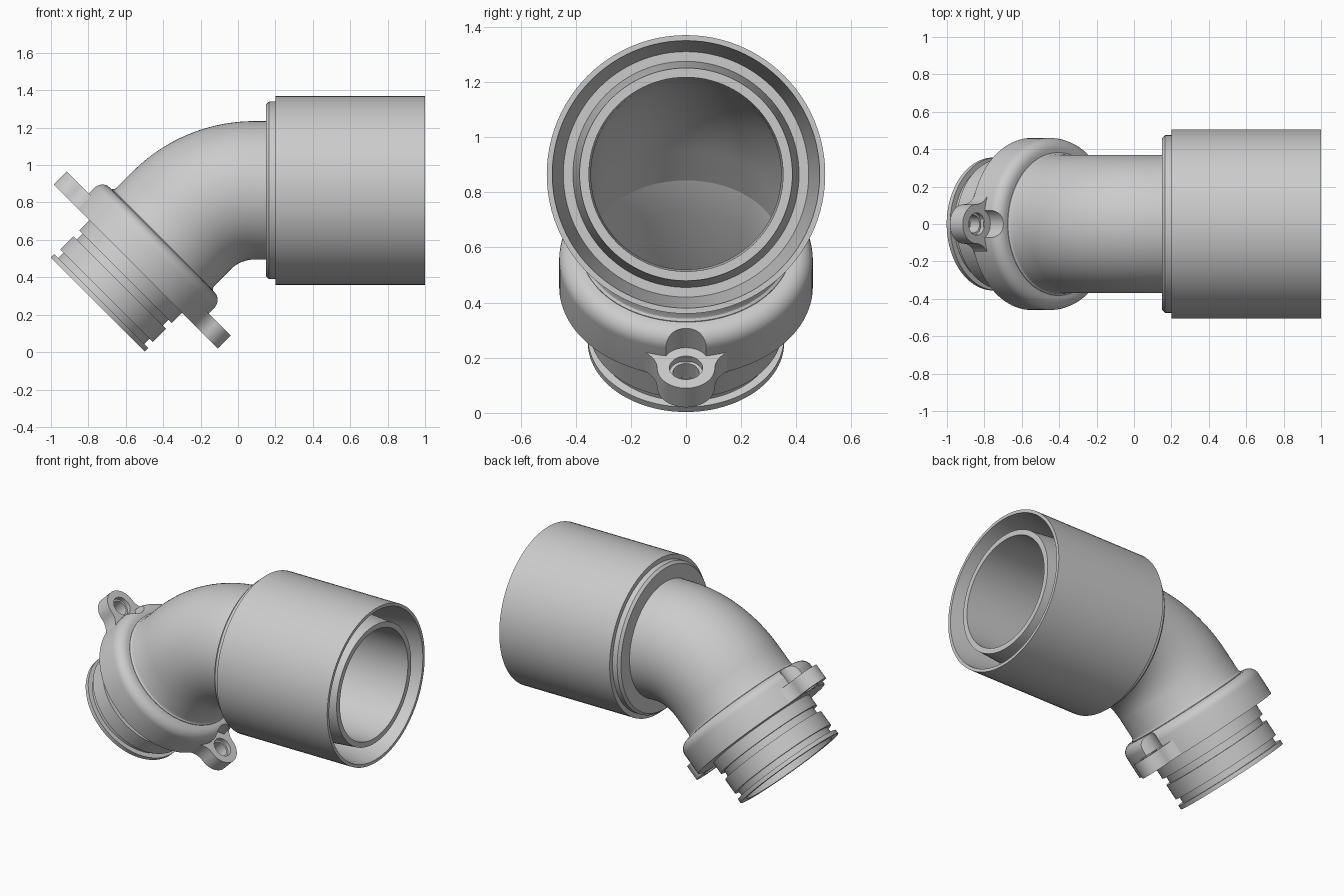
import bpy, bmesh, math
from mathutils import Vector, Matrix

if "Cube" in bpy.data.objects:
    bpy.data.objects.remove(bpy.data.objects["Cube"])

# One plain grey for every part
grey = bpy.data.materials.new("plain grey")
grey.use_nodes = True
colour = (0.6, 0.6, 0.6, 1)
grey.diffuse_color = colour
grey.node_tree.nodes["Principled BSDF"].inputs["Base Color"].default_value = colour

SEGMENTS = 96
BEND_CENTRE = Vector((0.088, 0, 0.315))
BEND_RADIUS = 0.55
BEND_START = 0.635                                  # length of straight spigot axis
BEND_END = BEND_START + BEND_RADIUS * math.pi / 4
Y = Vector((0, 1, 0))


def at_x(x):
    """Axis distance of a point on the level run of the pipe."""
    return BEND_END + x - BEND_CENTRE.x


def axis_frame(s):
    """Point, tangent and normal of the pipe axis at distance s."""
    bent = min(max(s, BEND_START), BEND_END)
    angle = math.pi / 4 - (bent - BEND_START) / BEND_RADIUS
    tangent = Vector((math.cos(angle), 0, math.sin(angle)))
    normal = Vector((-math.sin(angle), 0, math.cos(angle)))
    return BEND_CENTRE + normal * BEND_RADIUS + tangent * (s - bent), tangent, normal


def finish(name, bm):
    bmesh.ops.recalc_face_normals(bm, faces=bm.faces)
    mesh = bpy.data.meshes.new(name)
    bm.to_mesh(mesh)
    bm.free()
    obj = bpy.data.objects.new(name, mesh)
    bpy.context.collection.objects.link(obj)
    mesh.materials.append(grey)
    return obj


def sweep(name, profile):
    """Closed (distance, radius) profile turned around the bent axis."""
    bm = bmesh.new()
    rings = []
    for s, r in profile:
        point, _, normal = axis_frame(s)
        ring = []
        for i in range(SEGMENTS):
            a = math.tau * i / SEGMENTS
            ring.append(bm.verts.new(point + r * (math.cos(a) * normal + math.sin(a) * Y)))
        rings.append(ring)
    for k, ring in enumerate(rings):
        after = rings[(k + 1) % len(rings)]
        for i in range(SEGMENTS):
            j = (i + 1) % SEGMENTS
            bm.faces.new((ring[i], ring[j], after[j], after[i]))
    return finish(name, bm)


def prism(name, outline, low, high, side):
    """Outline of (outward, sideways) points extruded along the spigot axis."""
    origin, tangent, normal = axis_frame(0)
    bm = bmesh.new()
    verts = [bm.verts.new(origin + normal * side * t + Y * y + tangent * low)
             for t, y in outline]
    face = bm.faces.new(verts)
    extruded = bmesh.ops.extrude_face_region(bm, geom=[face])["geom"]
    moved = [v for v in extruded if isinstance(v, bmesh.types.BMVert)]
    bmesh.ops.translate(bm, verts=moved, vec=tangent * (high - low))
    return finish(name, bm)


def arc(centre, radius, start, end, steps):
    return [(centre + radius * math.cos(start + (end - start) * i / steps),
             radius * math.sin(start + (end - start) * i / steps))
            for i in range(steps + 1)]


def cut(target, radius, centre, low, high, side):
    circle = arc(centre, radius, 0, math.tau, 40)[:-1]
    cutter = prism("cutter", circle, low, high, side)
    cutter.hide_render = True
    mod = target.modifiers.new("cut", 'BOOLEAN')
    mod.operation = 'DIFFERENCE'
    mod.solver = 'EXACT'
    mod.object = cutter
    bpy.context.view_layer.objects.active = target
    bpy.ops.object.modifier_apply(modifier=mod.name)
    bpy.data.objects.remove(cutter)


# Spigot with two seal grooves, flowing into the rounded flange
FACE, TAB_TOP, BACK = 0.287, 0.386, 0.487
fillet = [(0.425 + 0.062 * math.sin(a), 0.398 + 0.062 * math.cos(a))
          for a in [math.pi / 2 * i / 8 for i in range(9)]]
spigot = sweep("spigot_and_flange", [
    (0, 0.310), (0, 0.356), (0.026, 0.356), (0.026, 0.325), (0.066, 0.325),
    (0.066, 0.350), (0.166, 0.350), (0.166, 0.325), (0.210, 0.325),
    (0.210, 0.350), (FACE, 0.350), (FACE, 0.460)] + fillet + [
    (BACK, 0.345), (0.35, 0.310)])

# Elbow tube, running on as the inner pipe of the socket
bend = [BEND_START + (BEND_END - BEND_START) * i / 24 for i in range(25)]
elbow = sweep("elbow_pipe",
              [(0.47, 0.345), (0.47, 0.382), (0.49, 0.382), (0.497, 0.374), (0.51, 0.37)]
              + [(s, 0.37) for s in bend]
              + [(at_x(0.3), 0.37), (at_x(0.6), 0.41), (at_x(0.7), 0.41),
                 (at_x(0.985), 0.386), (at_x(0.985), 0.352), (at_x(0.2), 0.347)]
              + [(s, 0.345) for s in reversed(bend)])

# Socket sleeve with stepped collar and tapered mouth
sleeve = sweep("socket_sleeve", [(at_x(x), r) for x, r in [
    (0.15, 0.36), (0.15, 0.460), (0.166, 0.475), (0.2, 0.475), (0.2, 0.505),
    (1.0, 0.505), (1.0, 0.485), (0.7, 0.445), (0.7, 0.36)]])

# Two screw tabs on opposite sides of the flange, each with a driver pocket
parts = [spigot, elbow, sleeve]
flare = [(0.40, 0.185), (0.43, 0.155), (0.447, 0.135), (0.47, 0.117), (0.495, 0.107)]
outline = ([(t, -y) for t, y in flare]
           + arc(0.515, 0.105, -math.pi / 2, math.pi / 2, 24)
           + list(reversed(flare)))
for name, side in (("upper_screw_tab", 1), ("lower_screw_tab", -1)):
    tab = prism(name, outline, FACE + 0.001, TAB_TOP, side)
    cut(tab, 0.048, 0.515, 0.2, 0.5, side)
    cut(tab, 0.060, 0.515, 0.36, 0.5, side)
    cut(spigot, 0.085, 0.497, TAB_TOP - 0.002, 0.6, side)
    parts.append(tab)

# Smooth shading with crisp edges
bpy.ops.object.select_all(action='DESELECT')
for obj in parts:
    obj.select_set(True)
bpy.context.view_layer.objects.active = spigot
bpy.ops.object.shade_smooth_by_angle(angle=math.radians(30))
